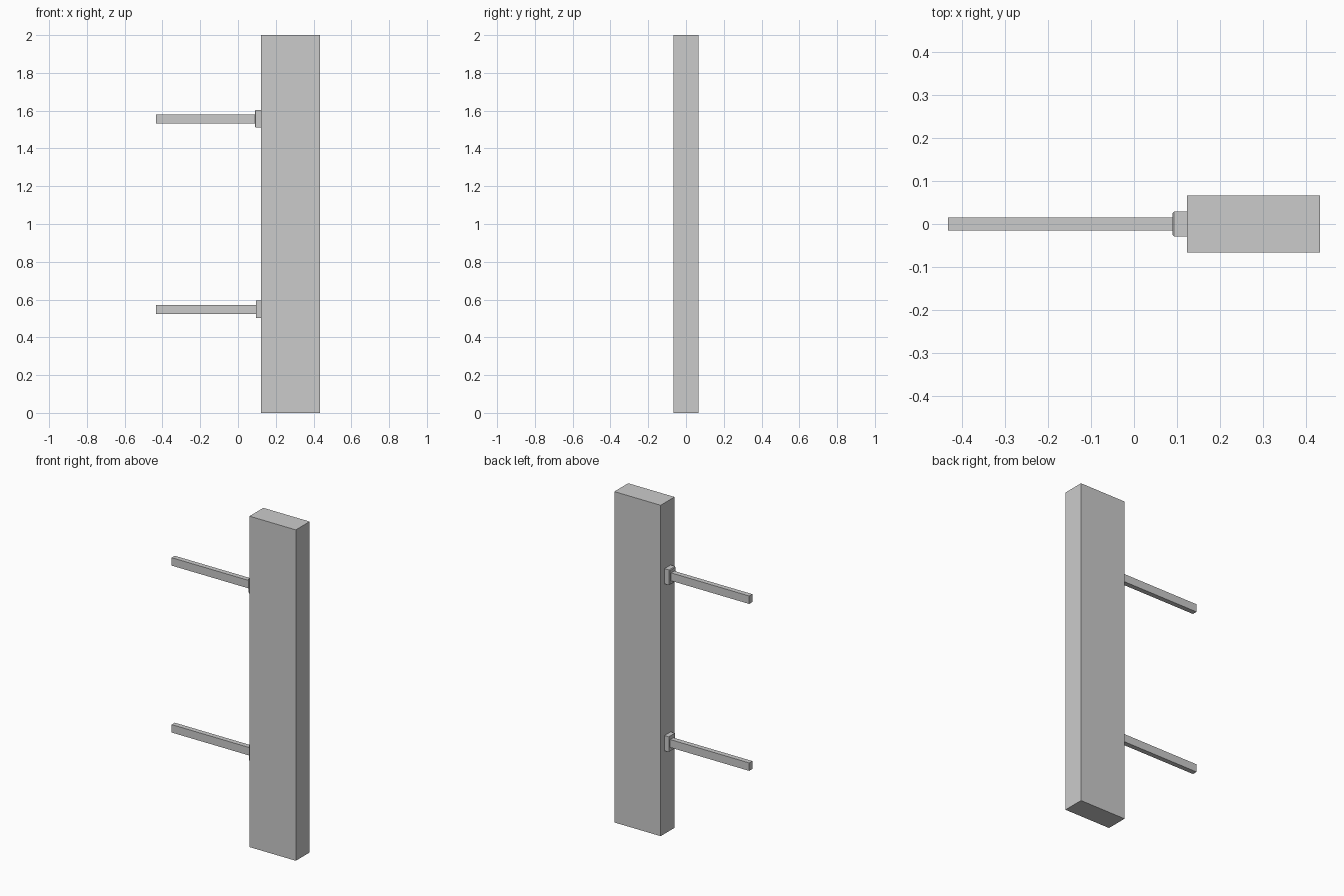
import bpy, bmesh

if "Cube" in bpy.data.objects:
    bpy.data.objects.remove(bpy.data.objects["Cube"])


def box(name, x, y, z, bevel=0.0):
    """Box from (min, max) ranges; optionally chamfer the rim of the -x face."""
    bm = bmesh.new()
    bmesh.ops.create_cube(bm, size=1)
    for v in bm.verts:
        v.co = [r[0] if c < 0 else r[1] for c, r in zip(v.co, (x, y, z))]
    if bevel:
        rim = [e for e in bm.edges if all(abs(v.co.x - x[0]) < 1e-5 for v in e.verts)]
        bmesh.ops.bevel(bm, geom=rim, offset=bevel, segments=1, affect='EDGES')
    mesh = bpy.data.meshes.new(name)
    bm.to_mesh(mesh)
    bm.free()
    obj = bpy.data.objects.new(name, mesh)
    bpy.context.collection.objects.link(obj)
    return obj


# Upright slab
PANEL_X = 0.123
box("panel", (PANEL_X, 0.433), (-0.066, 0.066), (0, 2))

# Two horizontal arms, each on a small mounting plate (upper plate is chamfered)
for label, z, plate_x, bevel in (("lower", 0.548, 0.095, 0), ("upper", 1.557, 0.089, 0.004)):
    box(label + "_mounting_plate", (plate_x, PANEL_X), (-0.029, 0.029),
        (z - 0.046, z + 0.046), bevel)
    box(label + "_arm", (-0.433, plate_x), (-0.015, 0.015), (z - 0.024, z + 0.024))
